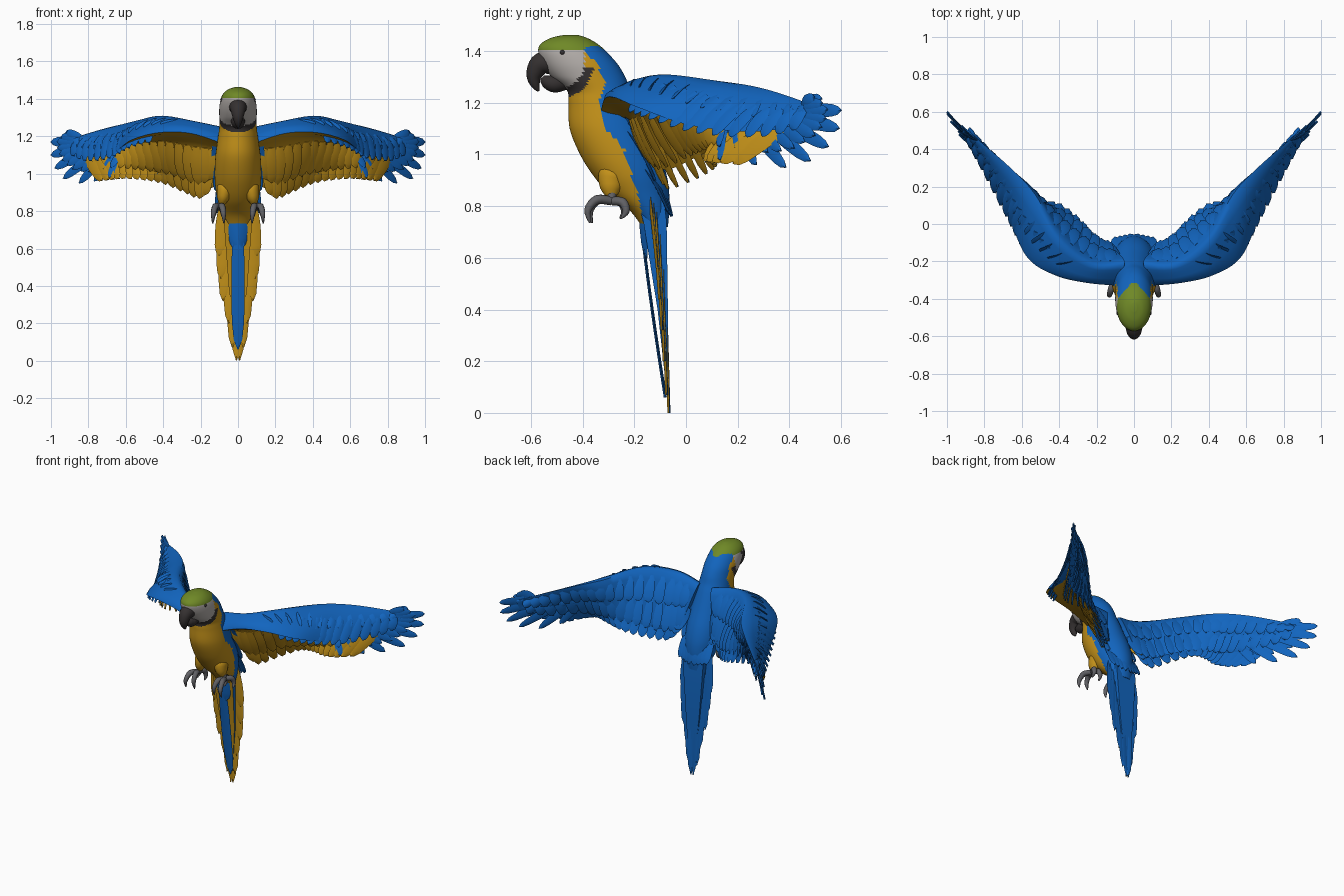
import bpy, bmesh, math
from mathutils import Vector as V

cube = bpy.data.objects.get("Cube")
if cube:
    bpy.data.objects.remove(cube)

# Materials
BLUE, YELLOW, GREEN, WHITE, BLACK, GREY = range(6)
MATS = []
for name, col in (("blue", (.006, .13, .52)), ("yellow", (.56, .29, .01)),
                  ("green", (.16, .25, .02)), ("pale_skin", (.45, .42, .4)),
                  ("beak_black", (.035, .03, .03)), ("foot_grey", (.12, .12, .13))):
    m = bpy.data.materials.new(name)
    m.use_nodes = True
    m.diffuse_color = (*col, 1)
    bsdf = next(n for n in m.node_tree.nodes if n.type == 'BSDF_PRINCIPLED')
    bsdf.inputs["Base Color"].default_value = (*col, 1)
    bsdf.inputs["Roughness"].default_value = .7
    MATS.append(m)


# Helpers
def spline(pts, steps, closed=False):
    """Smooth curve through points."""
    pts = [V(p) for p in pts]
    n = len(pts)
    get = (lambda i: pts[i % n]) if closed else (lambda i: pts[max(0, min(n - 1, i))])
    out = []
    for i in range(n if closed else n - 1):
        a, b, c, d = (get(i + k) for k in (-1, 0, 1, 2))
        for s in range(steps):
            t = s / steps
            out.append(b + (c - a) * t / 2 + (a * 2 - b * 5 + c * 4 - d) * t * t / 2
                       + (b * 3 - a - c * 3 + d) * t ** 3 / 2)
    return out if closed else out + [pts[-1]]


def along(pts, t):
    """Point at fraction t of a polyline."""
    f = t * (len(pts) - 1)
    i = min(int(f), len(pts) - 2)
    return V(pts[i]).lerp(V(pts[i + 1]), f - i)


def loft(bm, rings, paint):
    """Skin closed rings; paint(i, j, centre) gives each face its material."""
    rows = [[bm.verts.new(p) for p in r] for r in rings]
    n = len(rows[0])
    faces = []
    for i in range(len(rows) - 1):
        for j in range(n):
            k = (j + 1) % n
            f = bm.faces.new((rows[i][j], rows[i][k], rows[i + 1][k], rows[i + 1][j]))
            f.material_index = paint(i, j, f.calc_center_median())
            faces.append(f)
    for i, r in ((0, rows[0]), (len(rows) - 2, rows[-1])):
        f = bm.faces.new(r)
        f.material_index = paint(i, 0, f.calc_center_median())
        faces.append(f)
    bmesh.ops.recalc_face_normals(bm, faces=faces)


def tube(bm, path, radii, mat, sides=12, flat=1.0):
    path = spline(path, 4)
    rings = []
    for i, p in enumerate(path):
        d = (path[min(i + 1, len(path) - 1)] - path[max(i - 1, 0)]).normalized()
        side = (V((1, 0, 0)) - d * d.x).normalized()
        up = d.cross(side)
        r = along([(q, 0, 0) for q in radii], i / (len(path) - 1)).x
        rings.append([p + side * r * flat * math.cos(a) + up * r * math.sin(a)
                      for a in (2 * math.pi * k / sides for k in range(sides))])
    loft(bm, rings, lambda i, j, c: mat)


def feather(bm, root, tip, w, facing, front, back, bow=.008):
    """Thin tapered blade whose front side looks along facing."""
    root, tip = V(root), V(tip)
    axis = tip - root
    side = axis.cross(V(facing)).normalized()
    n = side.cross(axis).normalized()
    rings = []
    for k, s in enumerate((.55, .85, 1, 1, .9, .62, .08)):
        t = (0, .2, .4, .6, .8, .93, 1)[k]
        c = root + axis * t + n * bow * math.sin(math.pi * t)
        rings.append([c + side * w * s, c + n * .006, c - side * w * s, c - n * .006])
    loft(bm, rings, lambda i, j, c: front if j < 2 else back)


def row(bm, roots, tips, count, w, facing, front, back, bow=.008):
    for i in range(count):
        t = i / (count - 1)
        root = along(roots, t)
        feather(bm, root, along(tips, t), w, facing(root), front, back, bow)


def finish(bm, name, mirror=False, angle=60):
    me = bpy.data.meshes.new(name)
    bm.to_mesh(me)
    bm.free()
    for m in MATS:
        me.materials.append(m)
    for p in me.polygons:
        p.use_smooth = True
    me.set_sharp_from_angle(angle=math.radians(angle))
    ob = bpy.data.objects.new(name, me)
    bpy.context.scene.collection.objects.link(ob)
    if mirror:
        ob.modifiers.new("mirror", 'MIRROR').use_clip = False
    return ob


# Head and body: stacked ellipses of (front, back, half width) by height
PROFILE = [((-.47, -.42, .015), 1.463), ((-.52, -.385, .05), 1.452), ((-.56, -.345, .077), 1.43),
           ((-.572, -.31, .092), 1.40), ((-.555, -.265, .1), 1.35), ((-.52, -.235, .1), 1.30),
           ((-.462, -.215, .1), 1.25), ((-.455, -.19, .106), 1.2), ((-.45, -.145, .12), 1.1),
           ((-.41, -.1, .125), 1.0), ((-.36, -.075, .12), .92), ((-.3, -.065, .105), .85),
           ((-.215, -.065, .088), .78), ((-.17, -.07, .07), .72)]
shape = spline([p for p, z in PROFILE], 8)
heights = spline([(0, 0, z) for p, z in PROFILE], 8)
NAPE = [(1.5, -.42), (1.42, -.42), (1.36, -.35), (1.28, -.31), (1.19, -.34),
        (1.1, -.31), (1.02, -.24), (.82, -.18), (.6, -.14)]


def nape(z):
    for (z0, y0), (z1, y1) in zip(NAPE, NAPE[1:]):
        if z >= z1:
            return y0 + (y1 - y0) * (z - z0) / (z1 - z0)
    return NAPE[-1][1]


def plumage(i, j, c):
    d = math.hypot(c.y + .5, c.z - 1.36)
    if c.z > 1.405 and c.y < -.3 - 1.15 * abs(c.x):
        return GREEN
    if c.z < 1.41 and c.y < -.395 and (d < .108 or c.z > 1.33):
        return WHITE
    if d < .145 and c.z < 1.335:
        return BLACK
    return BLUE if c.y > nape(c.z) else YELLOW


bm = bmesh.new()
loft(bm, [[(s.z * math.cos(a), (s.x + s.y) / 2 + (s.y - s.x) / 2 * math.sin(a), h.z)
           for a in (2 * math.pi * k / 64 for k in range(64))]
          for s, h in zip(shape, heights)], plumage)
finish(bm, "body")

# Beak
bm = bmesh.new()
tube(bm, [(0, -.53, 1.36), (0, -.568, 1.345), (0, -.588, 1.305), (0, -.583, 1.27), (0, -.57, 1.245)],
     (.05, .042, .03, .018, .003), BLACK, 16)
finish(bm, "upper_beak")
bm = bmesh.new()
tube(bm, [(0, -.47, 1.29), (0, -.51, 1.275), (0, -.54, 1.285), (0, -.555, 1.3)],
     (.04, .036, .026, .01), BLACK, 16)
finish(bm, "lower_beak")

# Eyes
bm = bmesh.new()
bmesh.ops.create_uvsphere(bm, u_segments=12, v_segments=8, radius=.01)
bmesh.ops.translate(bm, vec=(.085, -.478, 1.395), verts=bm.verts)
for f in bm.faces:
    f.material_index = BLACK
finish(bm, "eyes", True)

# Legs and feet
bm = bmesh.new()
tube(bm, [(.06, -.25, .98), (.07, -.285, .92), (.08, -.29, .87), (.088, -.287, .835)],
     (.03, .055, .042, .016), YELLOW, 16, .8)
finish(bm, "thighs", True)
bm = bmesh.new()
tube(bm, [(.085, -.285, .87), (.095, -.29, .815)], (.017, .02), GREY, 10)
for dx, reach in ((-.025, .9), (.035, 1)):
    for path in ([(0, -.29, .82), (.6, -.345, .825), (.9, -.38, .785), (1, -.372, .735)],
                 [(0, -.285, .82), (.6, -.245, .815), (.9, -.232, .78), (1, -.252, .752)]):
        tube(bm, [(.1 + dx * u, -.29 + (y + .29) * reach, z) for u, y, z in path],
             (.017, .018, .014, .003), GREY, 8)
finish(bm, "feet", True)

# Wing: sections through ridge, front edge and trailing edge
RIDGE = [(.05, -.2, 1.235), (.22, -.2, 1.265), (.4, -.06, 1.3), (.53, .16, 1.28),
         (.66, .3, 1.255), (.82, .44, 1.21), (.92, .53, 1.17)]
FRONT = [(.08, -.33, 1.16), (.25, -.315, 1.215), (.42, -.275, 1.22), (.57, -.18, 1.18),
         (.67, .03, 1.11), (.8, .3, 1.09), (.91, .51, 1.14)]
TRAIL = [(.12, -.13, .99), (.2, -.08, .94), (.35, .04, .99), (.5, .1, 1.02),
         (.64, .15, 1.04), (.79, .34, 1.06), (.91, .51, 1.12)]
TIPS = [(.14, -.09, .95), (.2, -.075, .868), (.29, .03, .9), (.4, .11, .945), (.5, .1, .965),
        (.6, .07, .975), (.68, .12, .97), (.76, .24, .96)]
ridge, front, trail, tips = (spline(c, 6) for c in (RIDGE, FRONT, TRAIL, TIPS))


def between(a, b, t, shift=(0, 0, 0)):
    return [p.lerp(q, t) + V(shift) for p, q in zip(a, b)]


def outward(p):
    return V((p.x, -.7, .1))


def inward(p):
    return V((-p.x, .7, .3))


crest = between(ridge, front, .5, (0, 0, .025))
hollow = between(between(front, trail, .5), ridge, .35)
inner = between(between(trail, ridge, .5), front, -.06)
bm = bmesh.new()
loft(bm, [spline(r, 3, True) for r in zip(ridge, crest, front, hollow, trail, inner)],
     lambda i, j, c: YELLOW if 6 <= j < 12 and c.x < .6 else BLUE)
finish(bm, "wings", True)

# Flight feathers along the trailing edge
bm = bmesh.new()
row(bm, between(trail, ridge, .4)[:32], tips[:40], 19, .034, outward, YELLOW, BLUE)
finish(bm, "secondary_feathers", True, 40)
bm = bmesh.new()
HAND = [(.84, .45, 1.195), (.8, .41, 1.14), (.67, .25, 1.13), (.6, .16, 1.14)]
FAN = [(.925, .525, 1.215), (1, .6, 1.17), (1, .592, 1.1), (.98, .55, 1.03),
       (.935, .48, .975), (.85, .385, .95), (.77, .27, .96), (.69, .13, .98)]
row(bm, HAND, FAN, 8, .027, outward, BLUE, BLUE)
row(bm, HAND, between([V(p) for p in FAN], [along(HAND, i / 7) for i in range(8)], .25, (.012, -.01, .012)),
    13, .024, outward, BLUE, BLUE)
finish(bm, "primary_feathers", True, 40)

# Covert rows over the outer, under and inner faces
bm = bmesh.new()
row(bm, crest[14:34], between(front, trail, .15, (.015, -.015, -.015))[14:34], 14, .028, outward, BLUE, BLUE)
row(bm, between(ridge, front, .15)[8:34], between(ridge, front, .7, (.005, -.005, .015))[12:36],
    14, .026, outward, BLUE, BLUE)
finish(bm, "outer_coverts", True, 40)
bm = bmesh.new()
row(bm, hollow[1:24], between(trail, front, .05, (.008, -.012, -.01))[1:24], 14, .034, outward, YELLOW, YELLOW)
finish(bm, "under_coverts", True, 40)
bm = bmesh.new()
row(bm, between(ridge, trail, .08)[3:34], between(ridge, trail, .55, (-.012, .022, 0))[3:34],
    18, .032, inward, BLUE, BLUE)
row(bm, between(ridge, trail, .4)[3:34], between(ridge, trail, 1, (-.006, .016, -.01))[3:34],
    18, .032, inward, BLUE, BLUE)
finish(bm, "inner_coverts", True, 40)

# Back feathers over the rump
bm = bmesh.new()
for top, tip, x in ((1.22, 1.0, .1), (1.1, .88, .09), (.98, .76, .08)):
    y = -.13 - .1 * (top - .98) / .24
    row(bm, [(.02, y, top), (x, y - .05, top)], [(.02, y + .075, tip), (x + .02, y + .06, tip + .02)],
        4, .03, lambda p: (.2, 1, .2), BLUE, BLUE)
finish(bm, "back_feathers", True, 40)

# Tail: wedge core, graduated feathers and a central front plume
bm = bmesh.new()
loft(bm, [[(-w, b, z), (-w, f, z), (w, f, z), (w, b, z)]
          for z, w, f, b in ((.86, .07, -.2, -.09), (.74, .075, -.165, -.075),
                             (.4, .05, -.11, -.07), (.08, .012, -.075, -.066))],
     lambda i, j, c: YELLOW if j == 1 else BLUE)
finish(bm, "tail_core", False, 30)
bm = bmesh.new()
for i, (x, z) in enumerate(((.008, 0), (.03, .07), (.05, .2), (.08, .32), (.092, .44), (.1, .56))):
    feather(bm, (.02 + .012 * i, -.09 - .01 * i, .84), (x, -.066 - .009 * i, z),
            .032, (.15, -1, 0), YELLOW, BLUE, 0)
finish(bm, "tail_feathers", True, 40)
bm = bmesh.new()
feather(bm, (0, -.18, .78), (0, -.08, .06), .036, (0, -1, 0), BLUE, BLUE, .004)
feather(bm, (.045, -.165, .88), (.02, -.155, .6), .03, (.5, -1, 0), BLUE, BLUE)
feather(bm, (-.045, -.165, .88), (-.02, -.155, .6), .03, (-.5, -1, 0), BLUE, BLUE)
finish(bm, "tail_front_plume", False, 40)
